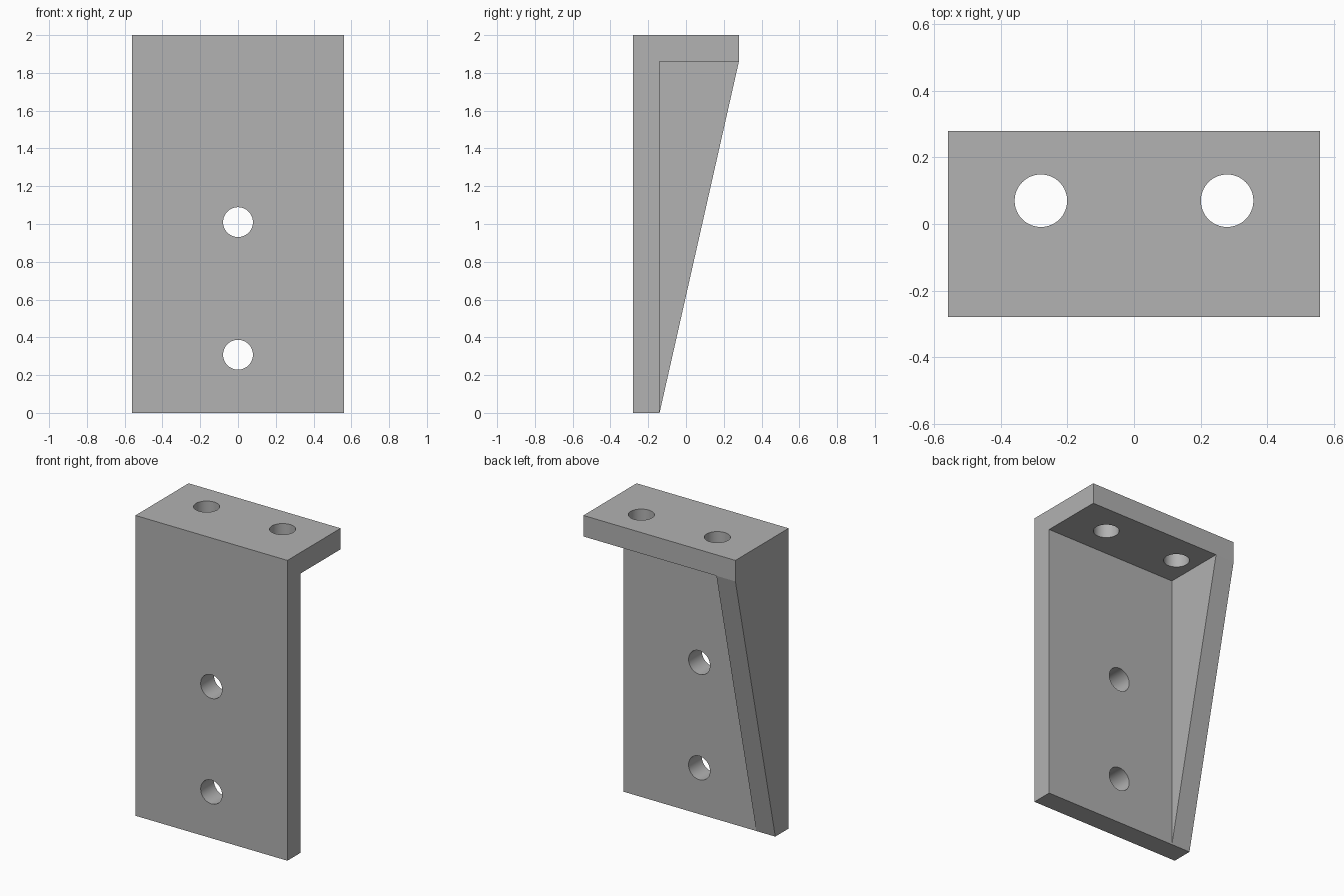
import bpy
import bmesh
import math

if "Cube" in bpy.data.objects:
    bpy.data.objects.remove(bpy.data.objects["Cube"], do_unlink=True)

WIDTH, DEPTH, HEIGHT, WALL = 1.12, 0.56, 2.0, 0.14
HX, HY = WIDTH / 2, DEPTH / 2
HOLE_RADIUS = 0.079

grey = bpy.data.materials.new("plain grey")
grey.use_nodes = True
colour = (0.445, 0.445, 0.445, 1)
grey.diffuse_color = colour
grey.node_tree.nodes["Principled BSDF"].inputs["Base Color"].default_value = colour


def prism(name, profile, x0, x1):
    """Extrude a (y, z) outline along x."""
    bm = bmesh.new()
    face = bm.faces.new([bm.verts.new((x0, y, z)) for y, z in profile])
    new = bmesh.ops.extrude_face_region(bm, geom=[face])["geom"]
    verts = [v for v in new if isinstance(v, bmesh.types.BMVert)]
    bmesh.ops.translate(bm, verts=verts, vec=(x1 - x0, 0, 0))
    bmesh.ops.recalc_face_normals(bm, faces=bm.faces)
    mesh = bpy.data.meshes.new(name)
    bm.to_mesh(mesh)
    bm.free()
    obj = bpy.data.objects.new(name, mesh)
    bpy.context.collection.objects.link(obj)
    obj.data.materials.append(grey)
    return obj


def hole(location, rotation):
    bpy.ops.mesh.primitive_cylinder_add(vertices=64, radius=HOLE_RADIUS, depth=WALL * 2,
                                        location=location, rotation=rotation)
    obj = bpy.context.object
    obj.data.materials.append(grey)
    return obj


def cut(target, cutter):
    mod = target.modifiers.new("cut", 'BOOLEAN')
    mod.operation = 'DIFFERENCE'
    mod.solver = 'EXACT'
    mod.object = cutter
    bpy.context.view_layer.objects.active = target
    bpy.ops.object.modifier_apply(modifier=mod.name)
    bpy.data.objects.remove(cutter, do_unlink=True)


# Solid wedge with the full side outline
bracket = prism("bracket", [(-HY, 0), (WALL - HY, 0), (HY, HEIGHT - WALL),
                            (HY, HEIGHT), (-HY, HEIGHT)], -HX, HX)

# Pocket that leaves the front plate, top shelf and one side gusset
shelf = HEIGHT - WALL
cut(bracket, prism("pocket", [(WALL - HY, -1), (1, -1), (1, shelf), (WALL - HY, shelf)],
                   WALL - HX, 1))

# Two screw holes in the front plate
for z in (0.308, 1.01):
    cut(bracket, hole((0, -HY + WALL / 2, z), (math.pi / 2, 0, 0)))

# Two screw holes in the top shelf
for x in (-HX / 2, HX / 2):
    cut(bracket, hole((x, WALL / 2, HEIGHT - WALL / 2), (0, 0, 0)))

# Smooth hole walls, sharp edges elsewhere
bpy.ops.object.select_all(action='DESELECT')
bracket.select_set(True)
bpy.context.view_layer.objects.active = bracket
bpy.ops.object.shade_smooth_by_angle(angle=math.radians(10))
